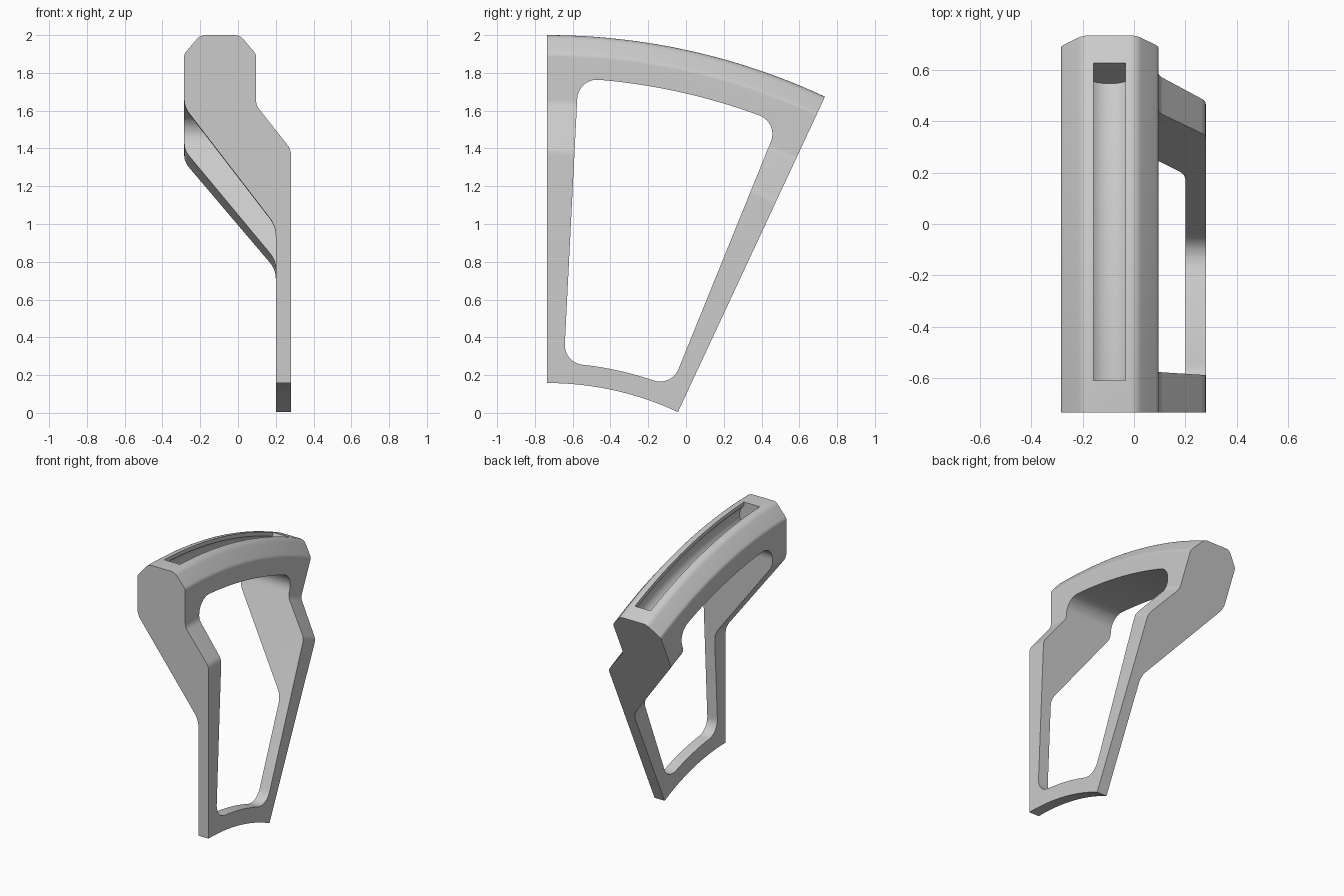
import bpy, bmesh, math
from mathutils import Vector

if "Cube" in bpy.data.objects:
    bpy.data.objects.remove(bpy.data.objects["Cube"], do_unlink=True)

AXIS_Y, AXIS_Z = -0.735, -1.48      # sweep axis, parallel to x
SWEEP = math.radians(25)

grey = bpy.data.materials.new("plain_grey")
grey.use_nodes = True
grey.diffuse_color = (0.6, 0.6, 0.6, 1)
grey.node_tree.nodes["Principled BSDF"].inputs["Base Color"].default_value = (0.6, 0.6, 0.6, 1)


def polar(r, a):
    return AXIS_Y + r * math.sin(a), AXIS_Z + r * math.cos(a)


def spread(a, b, n):
    return [a + (b - a) * i / n for i in range(n + 1)]


def fillet(corners, n=6):
    """Round each (x, z, radius) corner of a closed outline."""
    out = []
    for i, (x, z, rad) in enumerate(corners):
        p = Vector((x, z))
        u = (Vector(corners[i - 1][:2]) - p).normalized()
        v = (Vector(corners[(i + 1) % len(corners)][:2]) - p).normalized()
        if rad == 0:
            out.append(p)
            continue
        half = u.angle(v) / 2
        start = p + u * rad / math.tan(half)
        end = p + v * rad / math.tan(half)
        centre = p + (u + v).normalized() * rad / math.sin(half)
        a, b = start - centre, end - centre
        turn = a.angle(b)
        for t in spread(0, 1, n):
            out.append(centre + (a * math.sin((1 - t) * turn) + b * math.sin(t * turn)) / math.sin(turn))
    return out


def solid(name, rings):
    """Closed solid lofted through rings of 3D points."""
    bm = bmesh.new()
    loops = [[bm.verts.new(p) for p in ring] for ring in rings]
    n = len(loops[0])
    for a, b in zip(loops, loops[1:]):
        for i in range(n):
            j = (i + 1) % n
            bm.faces.new((a[i], a[j], b[j], b[i]))
    bm.faces.new(loops[0])
    bm.faces.new(loops[-1])
    bmesh.ops.recalc_face_normals(bm, faces=bm.faces)
    mesh = bpy.data.meshes.new(name)
    bm.to_mesh(mesh)
    bm.free()
    mesh.materials.append(grey)
    ob = bpy.data.objects.new(name, mesh)
    bpy.context.collection.objects.link(ob)
    return ob


def sweep(name, profile, a0, a1, n):
    return solid(name, [[(x, *polar(z - AXIS_Z, a)) for x, z in profile]
                        for a in spread(a0, a1, n)])


# Swept body: thick head, sloped neck and thin lower plate
body = sweep("curved_frame", fillet([
    (-0.285, 1.90, 0.04), (-0.20, 2.0, 0.06), (0.01, 2.0, 0.06), (0.095, 1.90, 0.04),
    (0.095, 1.63, 0.08), (0.28, 1.395, 0.08), (0.28, 0.158, 0), (0.20, 0.158, 0),
    (0.20, 0.99, 0.15), (-0.285, 1.62, 0.12)]), 0, SWEEP, 32)

# Rounded window running through the whole width
R, TOP, BOTTOM = 0.105, 3.255, 1.745
F, B = math.radians(2.9), math.radians(22.1)
Q = math.pi / 2
hi, lo = TOP - R, BOTTOM + R
off_hi, off_lo = math.asin(R / hi), math.asin(R / lo)


def corner(rc, ac, phi0, phi1):
    y, z = polar(rc, ac)
    return [(y + R * math.sin(p), z + R * math.cos(p)) for p in spread(phi0, phi1, 10)]


outline = corner(hi, F + off_hi, F - Q, F + off_hi)
outline += [polar(TOP, a) for a in spread(F + off_hi, B - off_hi, 20)[1:-1]]
outline += corner(hi, B - off_hi, B - off_hi, B + Q)
outline += corner(lo, B - off_lo, B + Q, B - off_lo + 2 * Q)
outline += [polar(BOTTOM, a) for a in spread(B - off_lo, F + off_lo, 14)[1:-1]]
outline += corner(lo, F + off_lo, F + off_lo + 2 * Q, F + 3 * Q)
window = solid("window_cutter", [[(x, y, z) for y, z in outline] for x in (-0.5, 0.5)])

# Round channel inside the head, opening through a narrow slot on top
CX, CZ, CR, HALF = -0.096, 1.895, 0.10, 0.0625
lip = math.asin(HALF / CR)
channel = [(CX + CR * math.sin(a), CZ + CR * math.cos(a))
           for a in spread(lip, 2 * math.pi - lip, 28)]
channel += [(CX - HALF, 2.1), (CX + HALF, 2.1)]
slot = sweep("slot_cutter", channel, math.radians(2.05), math.radians(23.05), 28)

# Cut the openings and tidy up
bpy.ops.object.select_all(action='DESELECT')
bpy.context.view_layer.objects.active = body
body.select_set(True)
for cutter in (window, slot):
    cutter.hide_render = True
    mod = body.modifiers.new(cutter.name, 'BOOLEAN')
    mod.operation = 'DIFFERENCE'
    mod.solver = 'EXACT'
    mod.object = cutter
    bpy.ops.object.modifier_apply(modifier=mod.name)
    bpy.data.objects.remove(cutter, do_unlink=True)

bpy.ops.object.shade_smooth_by_angle(angle=math.radians(25))
